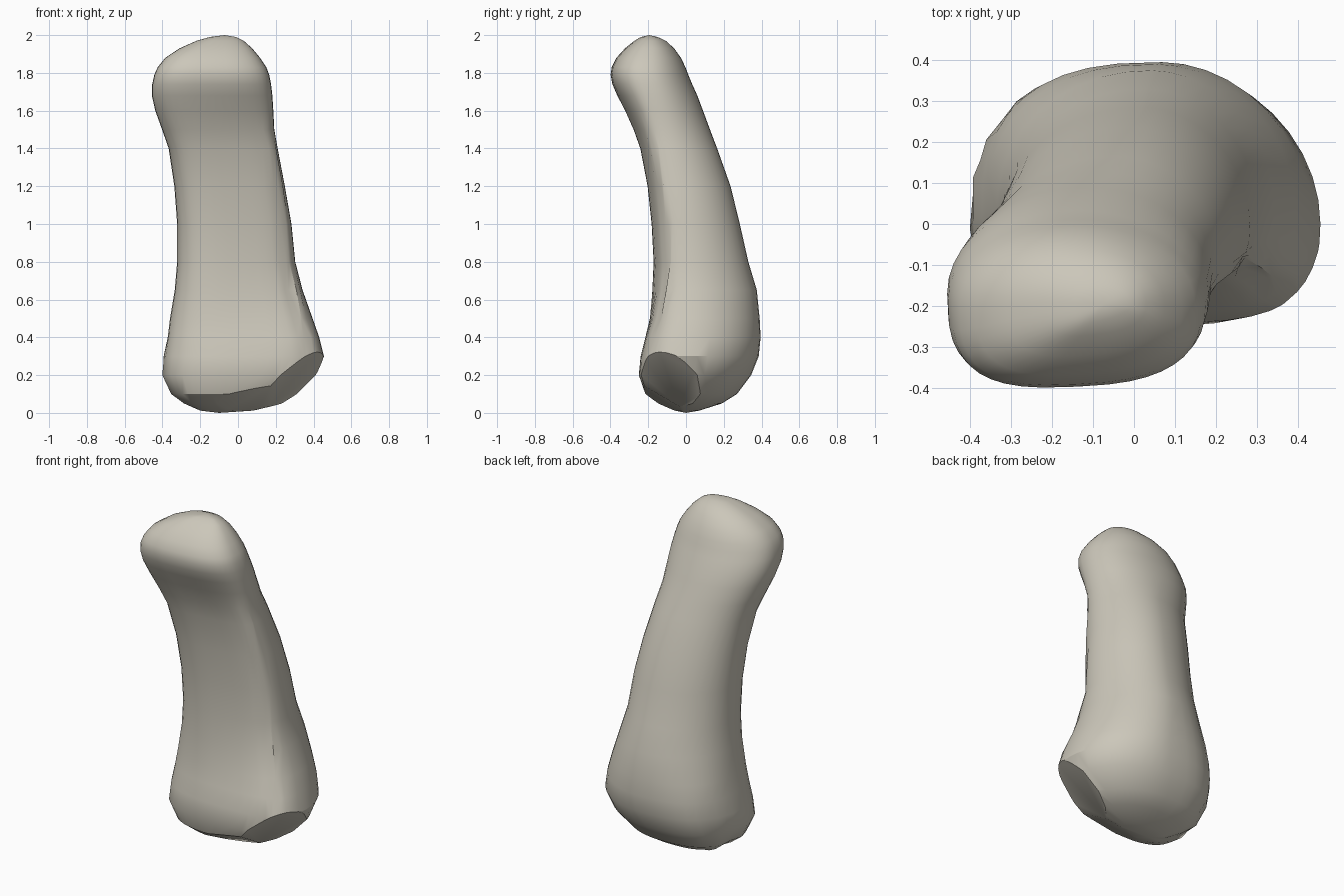
import bpy, bmesh, math, random
from mathutils import Vector

cube = bpy.data.objects.get("Cube")
if cube:
    bpy.data.objects.remove(cube, do_unlink=True)

random.seed(4)
SIDES = 40

# Bone profile: height, x range, y range
LEVELS = [
    (0.012, -0.20, 0.08, -0.06, 0.07),
    (0.05, -0.28, 0.24, -0.15, 0.19),
    (0.10, -0.345, 0.33, -0.215, 0.27),
    (0.20, -0.393, 0.42, -0.255, 0.345),
    (0.30, -0.387, 0.455, -0.255, 0.385),
    (0.40, -0.372, 0.43, -0.235, 0.395),
    (0.50, -0.36, 0.395, -0.208, 0.390),
    (0.65, -0.335, 0.342, -0.190, 0.375),
    (0.80, -0.322, 0.303, -0.182, 0.330),
    (1.00, -0.322, 0.283, -0.192, 0.285),
    (1.20, -0.337, 0.248, -0.213, 0.236),
    (1.40, -0.367, 0.21, -0.250, 0.165),
    (1.50, -0.402, 0.192, -0.280, 0.127),
    (1.60, -0.438, 0.187, -0.320, 0.09),
    (1.68, -0.456, 0.182, -0.360, 0.06),
    (1.74, -0.454, 0.175, -0.387, 0.033),
    (1.79, -0.443, 0.165, -0.397, 0.012),
    (1.83, -0.425, 0.15, -0.391, -0.003),
    (1.88, -0.385, 0.117, -0.366, -0.027),
    (1.93, -0.31, 0.075, -0.320, -0.063),
    (1.97, -0.22, 0.03, -0.270, -0.107),
    (1.99, -0.15, -0.01, -0.235, -0.15),
]


def ramp(v, a, b):
    t = min(1, max(0, (v - a) / (b - a)))
    return t * t * (3 - 2 * t)


def ring(z, x0, x1, y0, y1):
    """D-shaped section: squarer and slightly hollow in front, round behind."""
    shaft = ramp(z, 0.1, 0.4) * (1 - ramp(z, 1.35, 1.7))
    base = 1 - ramp(z, 0.3, 0.7)
    head = ramp(z, 1.5, 1.8)
    ridge = (x0 + x1) / 2 + 0.04 * shaft
    widest = y0 + (y1 - y0) * (0.40 + 0.08 * head)
    tilt = 0.035 * (1 - base) * (1 - 0.6 * head)
    pts = []
    for i in range(SIDES):
        a = 2 * math.pi * i / SIDES
        c, s = math.cos(a), math.sin(a)
        if s < 0:
            n = 2.8 - 0.1 * head if c > 0 else 2.55 + 0.35 * head
        else:
            n = 2.05 + 0.7 * base if c < 0 else 2.05 - 0.13 * shaft
        u = math.copysign(abs(c) ** (2 / n), c)
        v = math.copysign(abs(s) ** (2 / n), s)
        x = ridge + u * ((x1 - ridge) if u > 0 else (ridge - x0))
        y = widest + v * ((widest - y0) if v < 0 else (y1 - widest))
        if s < 0:
            # Hollow palm side, set back on its left except at the base
            y += (0.02 * shaft * (1 - u * u) + tilt * u) * abs(v)
        # Rough ridge along the front corner and the lower side
        rough = 0.3 < z < 1.5 and -0.75 < s < -0.35 and c > 0
        torn = z < 0.35 and c < -0.8 and s > 0
        k = 0.012 if rough or torn else 0
        pts.append(Vector((x + random.uniform(-k, k), y + random.uniform(-k, k), z)))
    return pts


bm = bmesh.new()
rings = [[bm.verts.new(p) for p in ring(*lv)] for lv in LEVELS]
for low, high in zip(rings, rings[1:]):
    for i in range(SIDES):
        j = (i + 1) % SIDES
        bm.faces.new((low[i], low[j], high[j], high[i]))

# Close both ends
for loop, tip in ((rings[0], (-0.1, 0.0, 0.0)), (rings[-1], (-0.07, -0.195, 2.0))):
    centre = bm.verts.new(tip)
    for i in range(SIDES):
        bm.faces.new((loop[i], loop[(i + 1) % SIDES], centre))
bmesh.ops.recalc_face_normals(bm, faces=bm.faces)

# Flat broken facets on the lower end
for point, normal in (((0.342, -0.05, 0.20), (0.8, -0.5, -0.87)),
                      ((0.05, -0.15, 0.08), (0.15, -0.5, -0.86))):
    cut = bmesh.ops.bisect_plane(bm, geom=bm.verts[:] + bm.edges[:] + bm.faces[:],
                                 plane_co=point, plane_no=normal, clear_outer=True)
    rim = [e for e in cut["geom_cut"] if isinstance(e, bmesh.types.BMEdge)]
    bmesh.ops.holes_fill(bm, edges=rim, sides=0)
bmesh.ops.recalc_face_normals(bm, faces=bm.faces)

mesh = bpy.data.meshes.new("finger_bone")
bm.to_mesh(mesh)
bm.free()
bone = bpy.data.objects.new("finger_bone", mesh)
bpy.context.collection.objects.link(bone)

# Bone colour
mat = bpy.data.materials.new("pale_bone")
mat.use_nodes = True
colour = (0.60, 0.57, 0.49, 1)
mat.diffuse_color = colour
mat.node_tree.nodes["Principled BSDF"].inputs["Base Color"].default_value = colour
mesh.materials.append(mat)

bpy.ops.object.select_all(action='DESELECT')
bone.select_set(True)
bpy.context.view_layer.objects.active = bone
bpy.ops.object.shade_smooth_by_angle(angle=math.radians(32))
